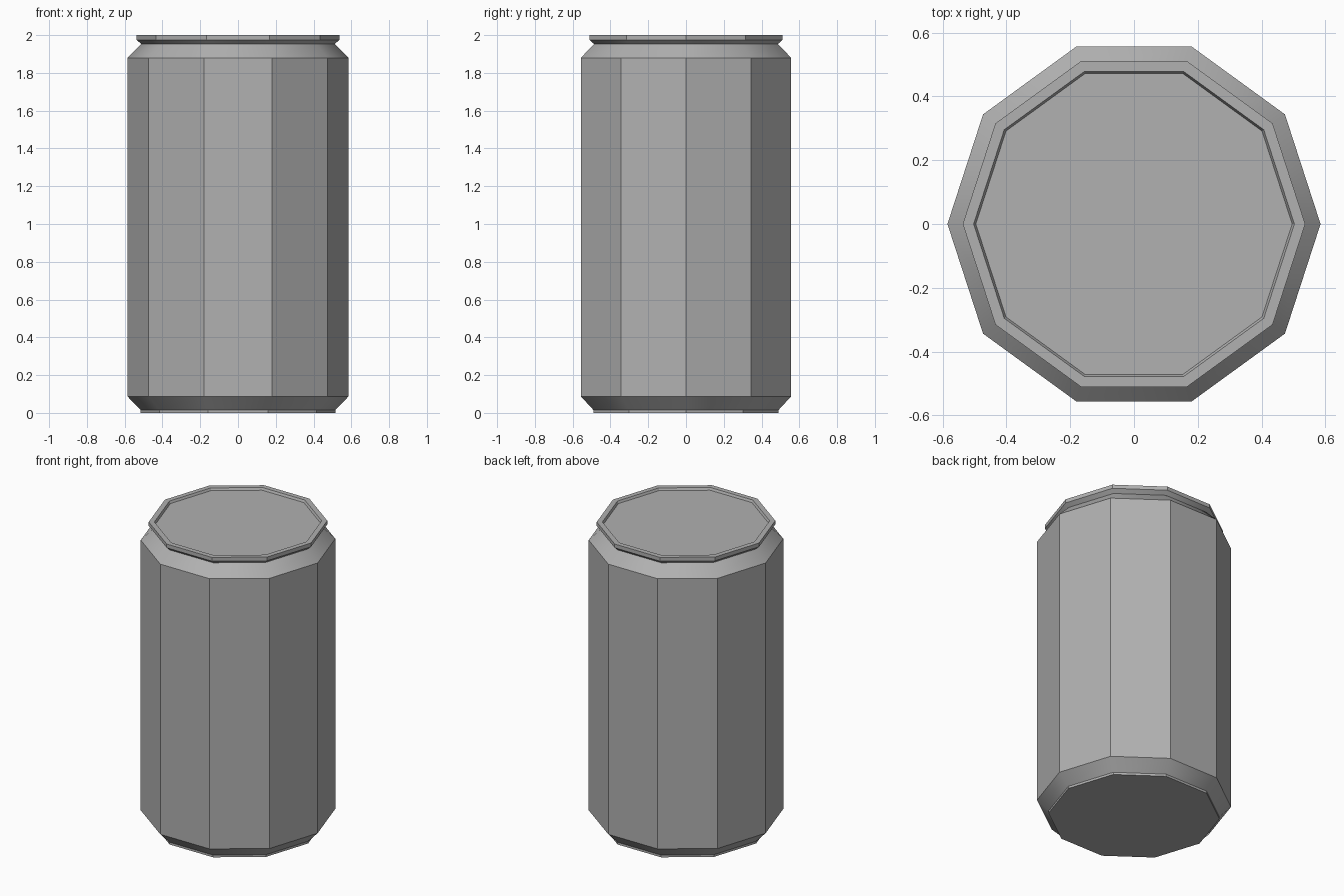
import bpy, bmesh
from math import cos, sin, tau, radians

if "Cube" in bpy.data.objects:
    bpy.data.objects.remove(bpy.data.objects["Cube"])

SIDES = 10

# Can profile as (radius, height), from the base up and into the recessed lid
PROFILE = [
    (0.515, 0.0), (0.515, 0.015),    # base ring
    (0.585, 0.087), (0.585, 1.88),   # lower chamfer and straight wall
    (0.512, 1.953),                  # shoulder up to the neck
    (0.537, 1.975), (0.537, 2.0),    # flared rim
    (0.503, 2.0), (0.496, 1.985),    # rim top and inner wall of the lid
]


def lathe(name, profile, sides):
    """Spin a profile round z and cap both ends."""
    bm = bmesh.new()
    rings = [[bm.verts.new((r * cos(tau * i / sides), r * sin(tau * i / sides), z))
              for i in range(sides)] for r, z in profile]
    for low, high in zip(rings, rings[1:]):
        for i in range(sides):
            j = (i + 1) % sides
            bm.faces.new((low[i], low[j], high[j], high[i]))
    bm.faces.new(rings[0][::-1])
    bm.faces.new(rings[-1])
    mesh = bpy.data.meshes.new(name)
    bm.to_mesh(mesh)
    bm.free()
    obj = bpy.data.objects.new(name, mesh)
    bpy.context.collection.objects.link(obj)
    return obj


# Ten-sided drinks can; only the sloping bands shade smooth
can = lathe("drinks_can", PROFILE, SIDES)
bpy.context.view_layer.objects.active = can
can.select_set(True)
bpy.ops.object.shade_smooth_by_angle(angle=radians(30))

# Mid-grey metal, darker than the default
metal = bpy.data.materials.new("dark_metal")
metal.diffuse_color = (0.44, 0.44, 0.44, 1.0)
metal.use_nodes = True
metal.node_tree.nodes["Principled BSDF"].inputs["Base Color"].default_value = metal.diffuse_color
can.data.materials.append(metal)
